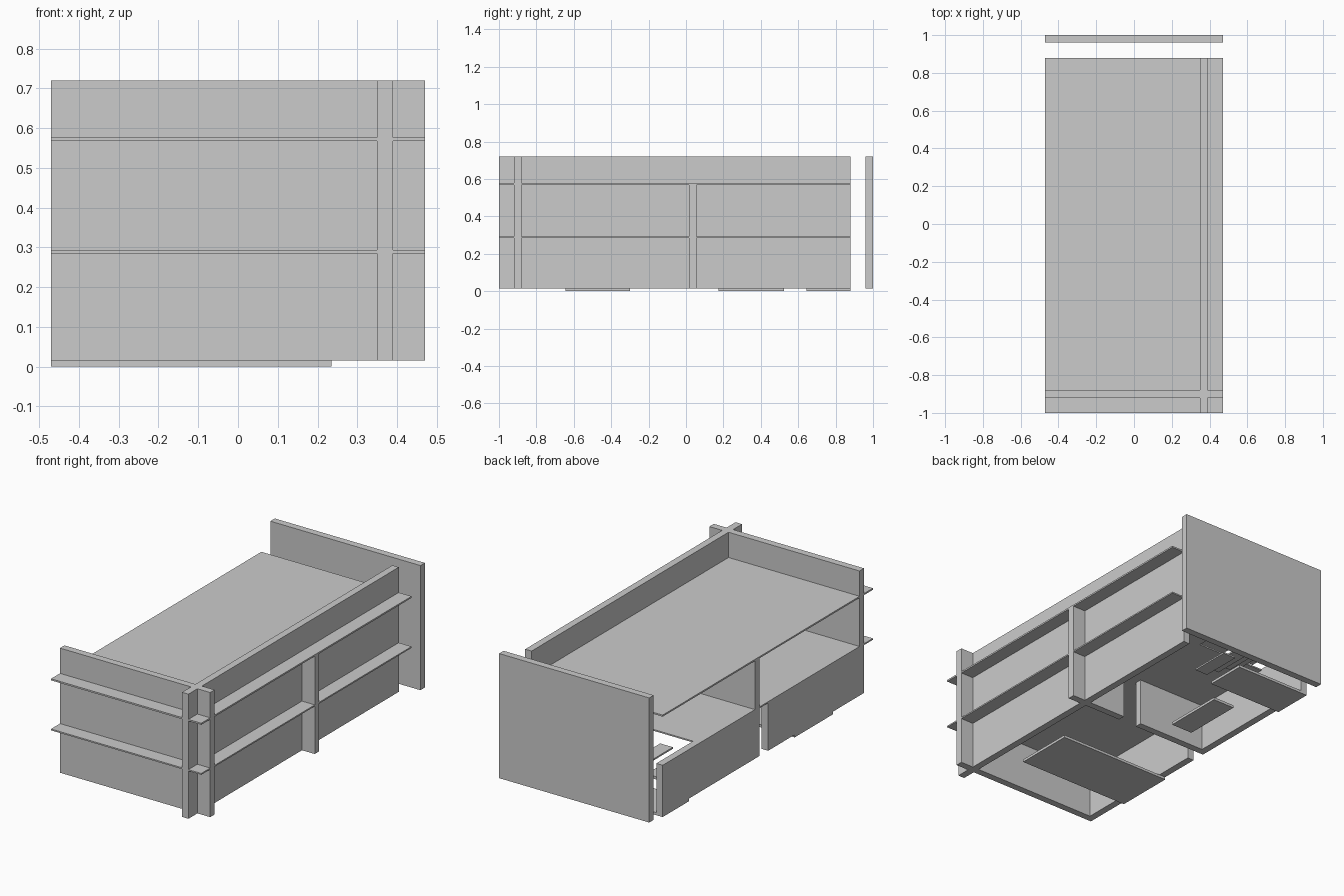
import bpy

if "Cube" in bpy.data.objects:
    bpy.data.objects.remove(bpy.data.objects["Cube"])


def box(name, x, y, z):
    """Axis-aligned box from (min, max) pairs."""
    bpy.ops.mesh.primitive_cube_add(size=1, location=[sum(r) / 2 for r in (x, y, z)])
    ob = bpy.context.object
    ob.name = name
    ob.scale = [r[1] - r[0] for r in (x, y, z)]
    bpy.ops.object.transform_apply(location=False, rotation=False, scale=True)
    return ob


W = (-0.47, 0.47)          # full width
WALL = (0.015, 0.72)       # full wall height
LOW = (0.285, 0.293)       # middle slab
HIGH = (0.568, 0.577)      # roof slab
LEN = (-1.0, 0.88)         # slab length

# Tall outer walls
box("front_wall", W, (-0.92, -0.88), WALL)
box("back_wall", W, (0.96, 1.0), WALL)
box("right_wall", (0.35, 0.39), LEN, WALL)

# Cross wall, with a doorway on the lower level
MID = (0.015, 0.055)
box("cross_wall_upper", W, MID, (LOW[1], HIGH[0]))
box("cross_wall_lower_left", (-0.47, 0.0), MID, (0.015, LOW[0]))
box("cross_wall_lower_right", (0.117, 0.47), MID, (0.015, LOW[0]))

# Low walls along the open left side
LEFT = (-0.47, -0.43)
box("left_wall_front", LEFT, (-0.88, -0.063), (0.015, LOW[0]))
box("left_wall_back", LEFT, (0.055, 0.88), (0.015, LOW[0]))

# Roof slab, and middle slab with a stair opening
box("roof_slab", W, LEN, HIGH)
slab = box("middle_slab", W, LEN, LOW)
cutter = box("stair_opening_cutter", (-0.43, 0.0), (0.55, 0.9), (0.2, 0.4))
cutter.hide_render = True
cutter.hide_set(True)
mod = slab.modifiers.new("stair_opening", "BOOLEAN")
mod.operation = "DIFFERENCE"
mod.solver = "EXACT"
mod.object = cutter

# Open stair treads rising toward the left
STEPS = 6
for i in range(STEPS):
    x = 0.11 - 0.08 * i
    z = 0.045 * (i + 1)
    box(f"stair_tread_{i + 1}", (x - 0.08, x), (0.645, 0.88), (z, z + 0.009))

# Thin base plates under the lower level
for name, x, y in (
    ("base_plate_front", (-0.47, 0.235), (-0.645, -0.30)),
    ("base_plate_middle", (-0.255, -0.12), (0.175, 0.525)),
    ("base_plate_back", (-0.47, 0.0), (0.645, 0.88)),
):
    box(name, x, y, (0.0, 0.015))
